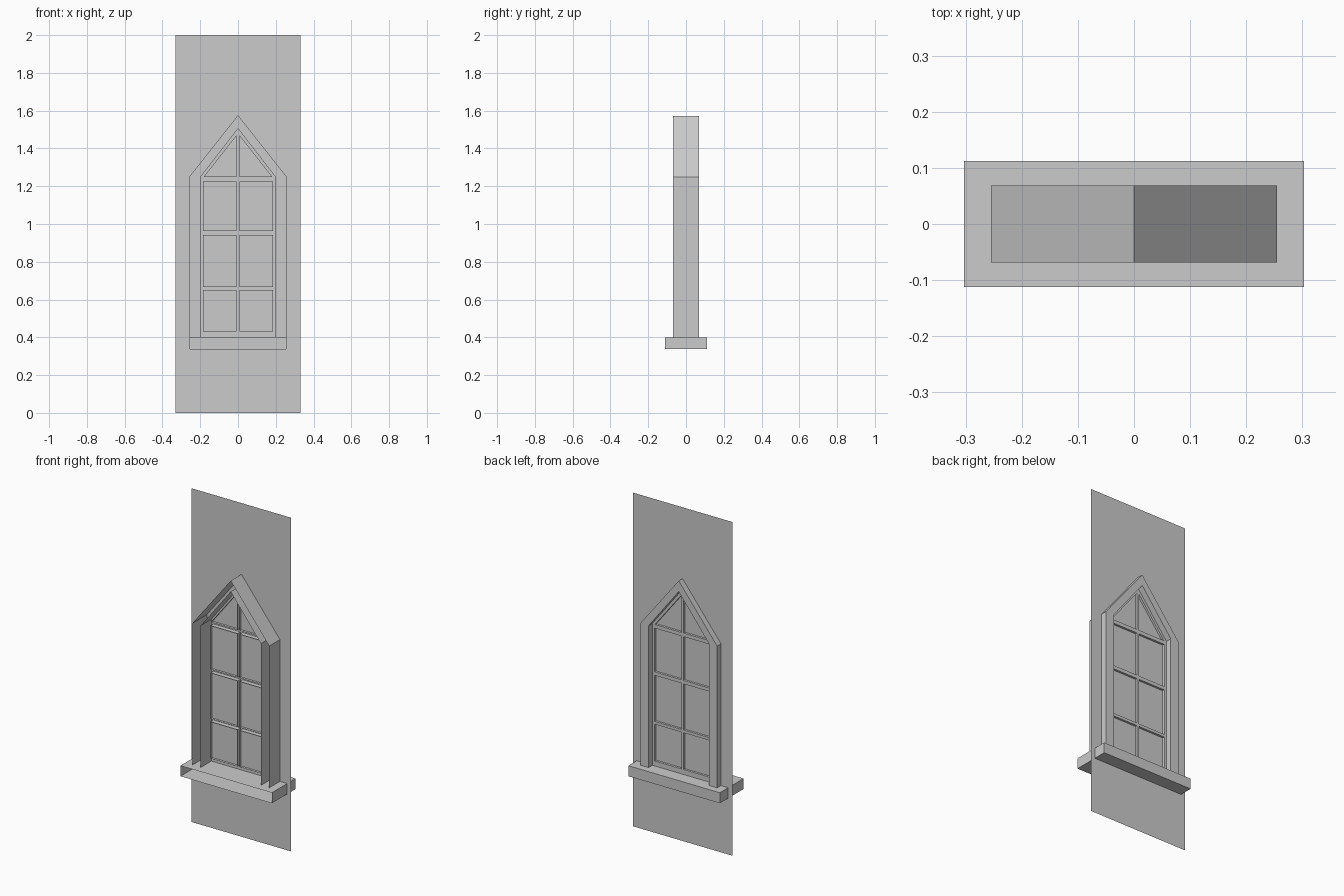
import bpy, bmesh

if "Cube" in bpy.data.objects:
    bpy.data.objects.remove(bpy.data.objects["Cube"])

WALL_Y = 0.033
SILL_BOTTOM, SILL_TOP, SPRING = 0.337, 0.40, 1.25


def gable(half, bottom, apex):
    """House-shaped outline, counter-clockwise seen from the front."""
    return [(-half, bottom), (half, bottom), (half, SPRING), (0, apex), (-half, SPRING)]


def rect(x0, x1, z0, z1):
    return [(x0, z0), (x1, z0), (x1, z1), (x0, z1)]


def sheet(name, loops, y, walled=(), y_open=0.0, foot=None):
    """Flat face at y (loops may nest as holes or sit side by side),
    with side walls running from the walled loops to an open end at y_open."""
    bm = bmesh.new()
    edges, rings = [], []
    for loop in loops:
        ring = [bm.verts.new((x, y, z)) for x, z in loop]
        rings.append(ring)
        edges += [bm.edges.new((a, b)) for a, b in zip(ring, ring[1:] + ring[:1])]
    bmesh.ops.triangle_fill(bm, edges=edges, use_beauty=True, normal=(0, -1, 0))
    for i in walled:
        ring = rings[i]
        far = [bm.verts.new((v.co.x, y_open, v.co.z)) for v in ring]
        for k in range(len(ring)):
            n = (k + 1) % len(ring)
            # the feet of the frame stay open where they stand on the sill
            if foot is not None and ring[k].co.z < foot + 1e-4 and ring[n].co.z < foot + 1e-4:
                continue
            bm.faces.new((ring[k], ring[n], far[n], far[k]))
    bmesh.ops.recalc_face_normals(bm, faces=bm.faces)
    mesh = bpy.data.meshes.new(name)
    bm.to_mesh(mesh)
    bm.free()
    obj = bpy.data.objects.new(name, mesh)
    bpy.context.collection.objects.link(obj)
    return obj


# thin wall with the window opening
sheet("wall", [rect(-0.33, 0.33, 0, 2), gable(0.255, SILL_BOTTOM, 1.573)], WALL_Y)

# sill, open at the front
sheet("sill", [rect(-0.303, 0.303, SILL_BOTTOM, SILL_TOP)], 0.112, [0], -0.112)

# pointed frame standing on the sill, open at the front
outer = gable(0.255, SILL_TOP, 1.573)
inner = gable(0.20, SILL_TOP, 1.508)
frame_outline = outer[1:] + outer[:1] + inner[:1] + inner[:1:-1] + inner[1:2]
sheet("frame", [frame_outline], 0.069, [0], -0.069, foot=SILL_TOP)

# pane outlines: three rows of rectangles and a pair of triangles
panes = []
for side in (-1, 1):
    for z0, z1 in ((0.43, 0.65), (0.667, 0.943), (0.964, 1.226)):
        panes.append(rect(side * 0.007, side * 0.185, z0, z1))
    panes.append([(side * 0.007, 1.248), (side * 0.183, 1.248), (side * 0.007, 1.472)])

# sash with glazing bars
sheet("sash", [inner] + panes, WALL_Y, range(1, len(panes) + 1), 0.005)

# glass set within the sash
for i, pane in enumerate(panes):
    sheet(f"glass_pane_{i + 1}", [pane], 0.02)
